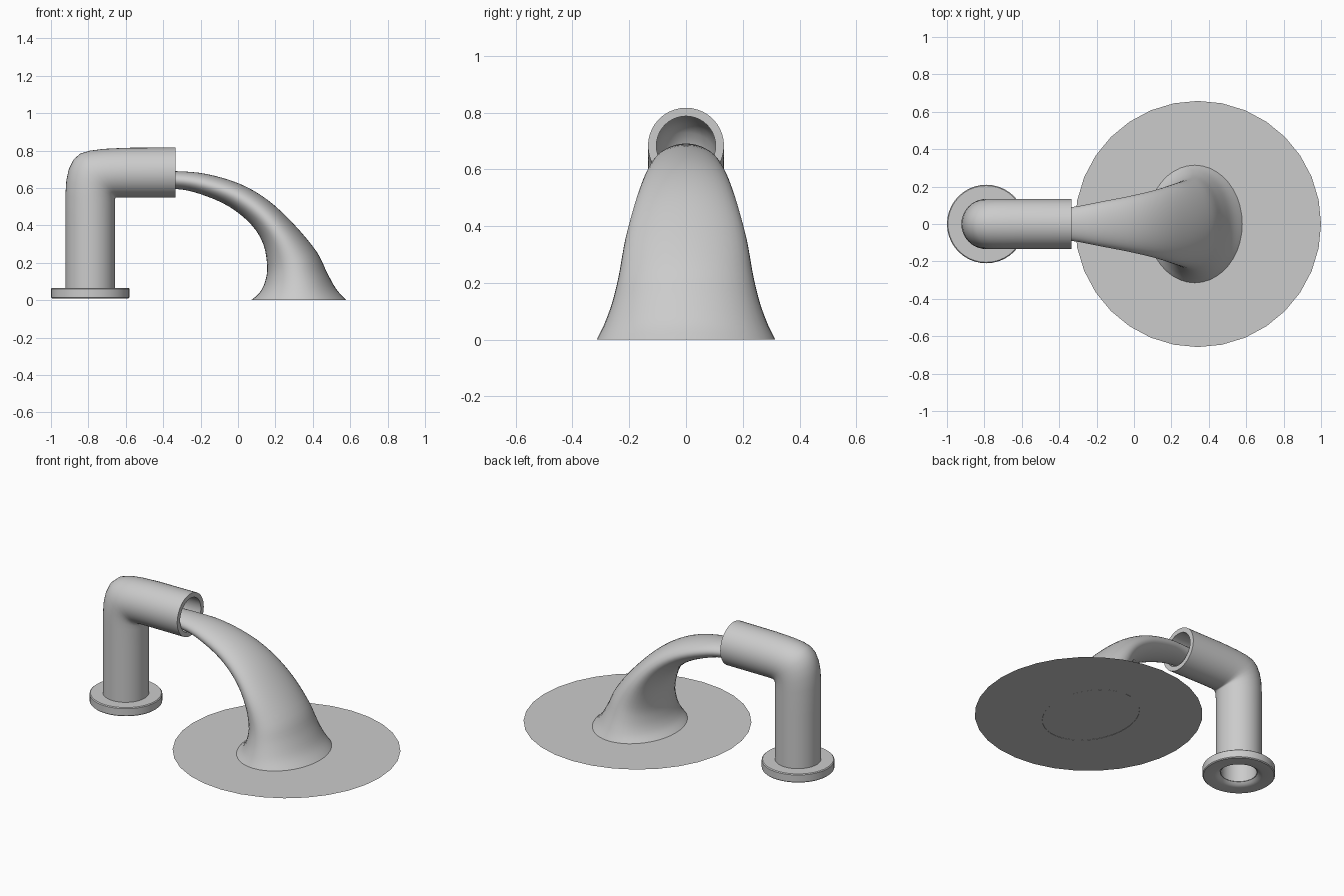
import bpy, bmesh, math

if "Cube" in bpy.data.objects:
    bpy.data.objects.remove(bpy.data.objects["Cube"])

SEG = 40
PIPE_X = -0.79


def loft(name, rows, cyclic=False, cap_start=False):
    """Skin elliptical rings; each row is (x1, z1, x2, z2, half_width_y)."""
    bm = bmesh.new()
    rings = []
    for x1, z1, x2, z2, w in rows:
        ring = []
        for i in range(SEG):
            a = 2 * math.pi * i / SEG
            t = 0.5 + 0.5 * math.cos(a)
            ring.append(bm.verts.new((x2 + (x1 - x2) * t, w * math.sin(a), z2 + (z1 - z2) * t)))
        rings.append(ring)
    pairs = list(zip(rings, rings[1:])) + ([(rings[-1], rings[0])] if cyclic else [])
    for r, s in pairs:
        for i in range(SEG):
            j = (i + 1) % SEG
            bm.faces.new((r[i], r[j], s[j], s[i]))
    if cap_start:
        bm.faces.new(rings[0])
    bmesh.ops.recalc_face_normals(bm, faces=bm.faces)
    me = bpy.data.meshes.new(name)
    bm.to_mesh(me)
    bm.free()
    ob = bpy.data.objects.new(name, me)
    bpy.context.collection.objects.link(ob)
    bpy.ops.object.select_all(action='DESELECT')
    ob.select_set(True)
    bpy.context.view_layer.objects.active = ob
    bpy.ops.object.shade_smooth_by_angle(angle=math.radians(40))
    return ob


def shrink(row, f):
    """Scale a ring about its own centre."""
    x1, z1, x2, z2, w = row
    cx, cz = (x1 + x2) / 2, (z1 + z2) / 2
    return (cx + (x1 - cx) * f, cz + (z1 - cz) * f, cx + (x2 - cx) * f, cz + (z2 - cz) * f, w * f)


def smooth_rows(rows, steps=4):
    """Catmull-Rom interpolation between ring rows."""
    p = [rows[0]] + rows + [rows[-1]]
    out = []
    for k in range(1, len(p) - 2):
        for s in range(steps):
            t = s / steps
            out.append(tuple(0.5 * (2 * b + (c - a) * t + (2 * a - 5 * b + 4 * c - d) * t * t
                                    + (3 * b - a - 3 * c + d) * t ** 3)
                             for a, b, c, d in zip(*p[k - 1:k + 3])))
    return out + [rows[-1]]


# Hollow elbow pipe: outer wall up to the mouth, inner wall back down
elbow = [(-0.923, 0.56, -0.657, 0.52), (-0.918, 0.64, -0.657, 0.54), (-0.905, 0.70, -0.656, 0.546),
         (-0.88, 0.752, -0.654, 0.548), (-0.843, 0.784, -0.65, 0.549), (-0.79, 0.80, -0.64, 0.549),
         (-0.72, 0.809, -0.62, 0.549), (-0.60, 0.815, -0.57, 0.549), (-0.335, 0.817, -0.335, 0.549)]
outer = [r + (0.134,) for r in [(-0.923, 0.03, -0.657, 0.03), (-0.923, 0.40, -0.657, 0.40)] + elbow]
loft("pipe", outer + [shrink(r, 0.78) for r in reversed(outer)], cyclic=True)

# Base flange ring
flange_profile = [(0.205, 0.065), (0.21, 0.06), (0.21, 0.015), (0.205, 0.01),
                  (0.14, 0.01), (0.12, 0.016), (0.107, 0.03), (0.107, 0.065)]
loft("flange", [(PIPE_X - r, z, PIPE_X + r, z, r) for r, z in flange_profile], cyclic=True)

# Water stream arcing down and flaring where it lands
stream = [(-0.56, 0.69, -0.56, 0.595, 0.07), (-0.335, 0.69, -0.335, 0.595, 0.09),
          (-0.17, 0.675, -0.20, 0.567, 0.118), (0.01, 0.622, -0.05, 0.502, 0.15),
          (0.16, 0.535, 0.07, 0.405, 0.182), (0.30, 0.405, 0.135, 0.30, 0.214),
          (0.42, 0.26, 0.156, 0.18, 0.238), (0.475, 0.15, 0.145, 0.10, 0.262),
          (0.525, 0.06, 0.115, 0.04, 0.29), (0.58, 0.0, 0.07, 0.0, 0.315)]
loft("water_stream", smooth_rows(stream), cap_start=True)

# Flat puddle disc
bpy.ops.mesh.primitive_circle_add(vertices=32, radius=0.658, fill_type='NGON', location=(0.342, 0, 0.001))
bpy.context.object.name = "puddle"
